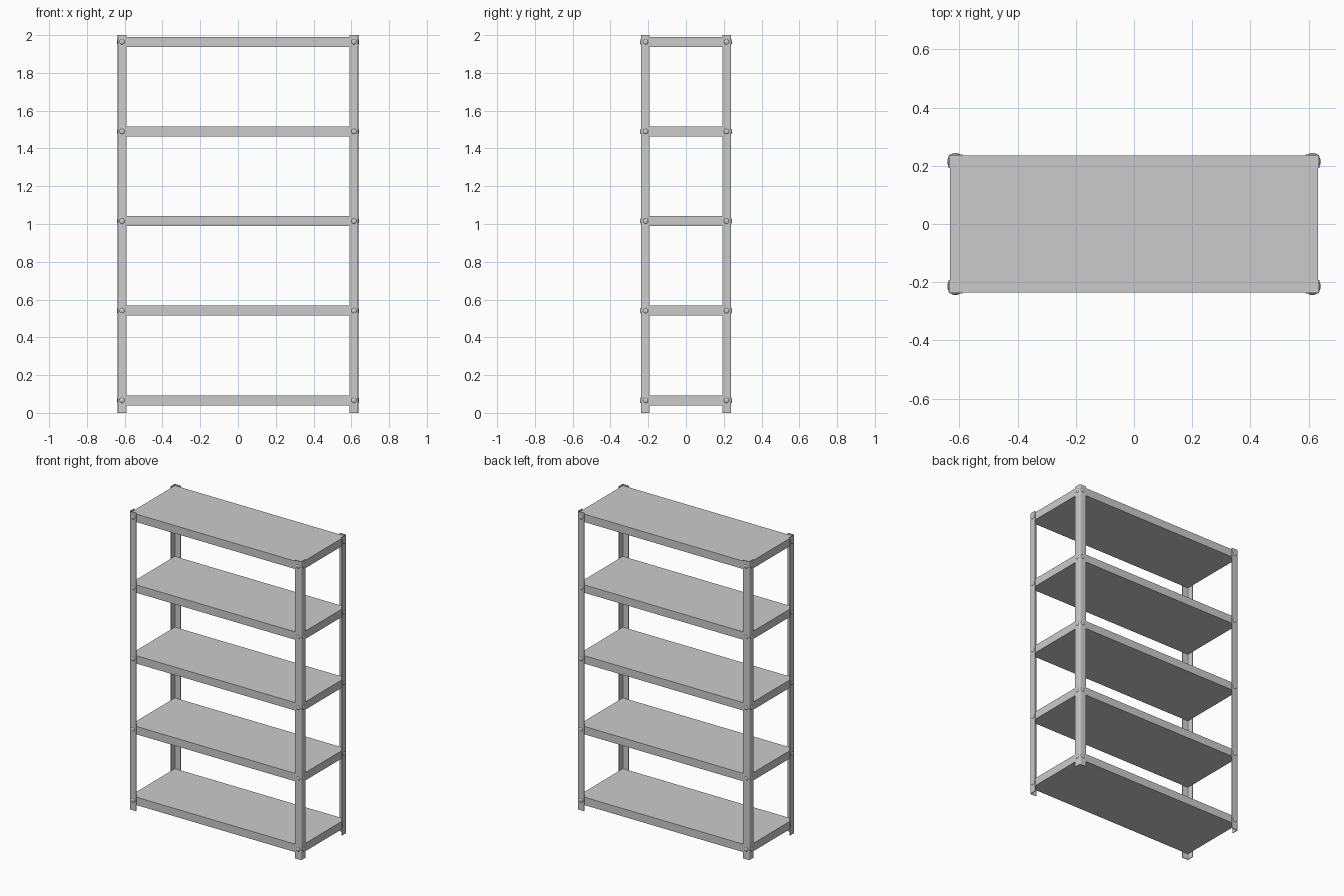
import bpy, bmesh, math
from mathutils import Matrix

if "Cube" in bpy.data.objects:
    bpy.data.objects.remove(bpy.data.objects["Cube"])

PX, PY = 0.637, 0.2395      # outer faces of the corner posts
T, LEG = 0.004, 0.047       # post sheet thickness and flange width
R = 0.007                   # rounding of the post's outer corner
SHELF_H, FIRST, STEP = 0.053, 0.04, 0.4745


def make_object(name, bm, mirrored=False, smooth=None):
    bmesh.ops.recalc_face_normals(bm, faces=bm.faces[:])
    mesh = bpy.data.meshes.new(name)
    bm.to_mesh(mesh)
    bm.free()
    ob = bpy.data.objects.new(name, mesh)
    bpy.context.collection.objects.link(ob)
    if smooth:
        bpy.ops.object.select_all(action='DESELECT')
        ob.select_set(True)
        bpy.context.view_layer.objects.active = ob
        bpy.ops.object.shade_smooth_by_angle(angle=math.radians(smooth))
    if mirrored:
        mod = ob.modifiers.new("four_corners", 'MIRROR')
        mod.use_axis = (True, True, False)
        mod.use_mirror_merge = False
    return ob


# Corner posts: L-shaped angle section, extruded up, mirrored to four corners
def arc(r):
    return [(PX - R + r * math.cos(a), PY - R + r * math.sin(a))
            for a in (math.pi / 2 * i / 5 for i in range(6))]


outer = [(PX, PY - LEG)] + arc(R) + [(PX - LEG, PY)]
inner = [(PX - LEG, PY - T)] + arc(R - T)[::-1] + [(PX - T, PY - LEG)]
bm = bmesh.new()
face = bm.faces.new([bm.verts.new((x, y, 0)) for x, y in outer + inner])
ext = bmesh.ops.extrude_face_region(bm, geom=[face])
bmesh.ops.translate(bm, vec=(0, 0, 2),
                    verts=[v for v in ext['geom'] if isinstance(v, bmesh.types.BMVert)])
make_object("corner_posts", bm, mirrored=True, smooth=35)

# Shelves: closed slabs nested inside the posts
for i in range(5):
    bm = bmesh.new()
    z = FIRST + i * STEP + SHELF_H / 2
    bmesh.ops.create_cube(bm, size=1, matrix=Matrix.Translation((0, 0, z)) @
                          Matrix.Diagonal((2 * (PX - T), 2 * (PY - T), SHELF_H, 1)))
    bmesh.ops.bevel(bm, geom=[e for e in bm.edges
                              if abs(e.verts[0].co.z - e.verts[1].co.z) > 0.01],
                    offset=0.003, segments=2, profile=0.5, affect='EDGES')
    make_object(f"shelf_{i + 1}", bm)


# Bolts: shallow domed heads on both flanges at every shelf
def add_dome(bm, matrix):
    bmesh.ops.create_uvsphere(bm, u_segments=16, v_segments=8, radius=1,
                              matrix=matrix @ Matrix.Diagonal((0.014, 0.014, 0.005, 1)))


for i in range(5):
    bm = bmesh.new()
    z = FIRST + i * STEP + SHELF_H / 2
    add_dome(bm, Matrix.Translation((0.614, PY - 0.0005, z)) @ Matrix.Rotation(-math.pi / 2, 4, 'X'))
    add_dome(bm, Matrix.Translation((PX - 0.0005, 0.214, z)) @ Matrix.Rotation(math.pi / 2, 4, 'Y'))
    make_object(f"bolts_{i + 1}", bm, mirrored=True, smooth=40)
